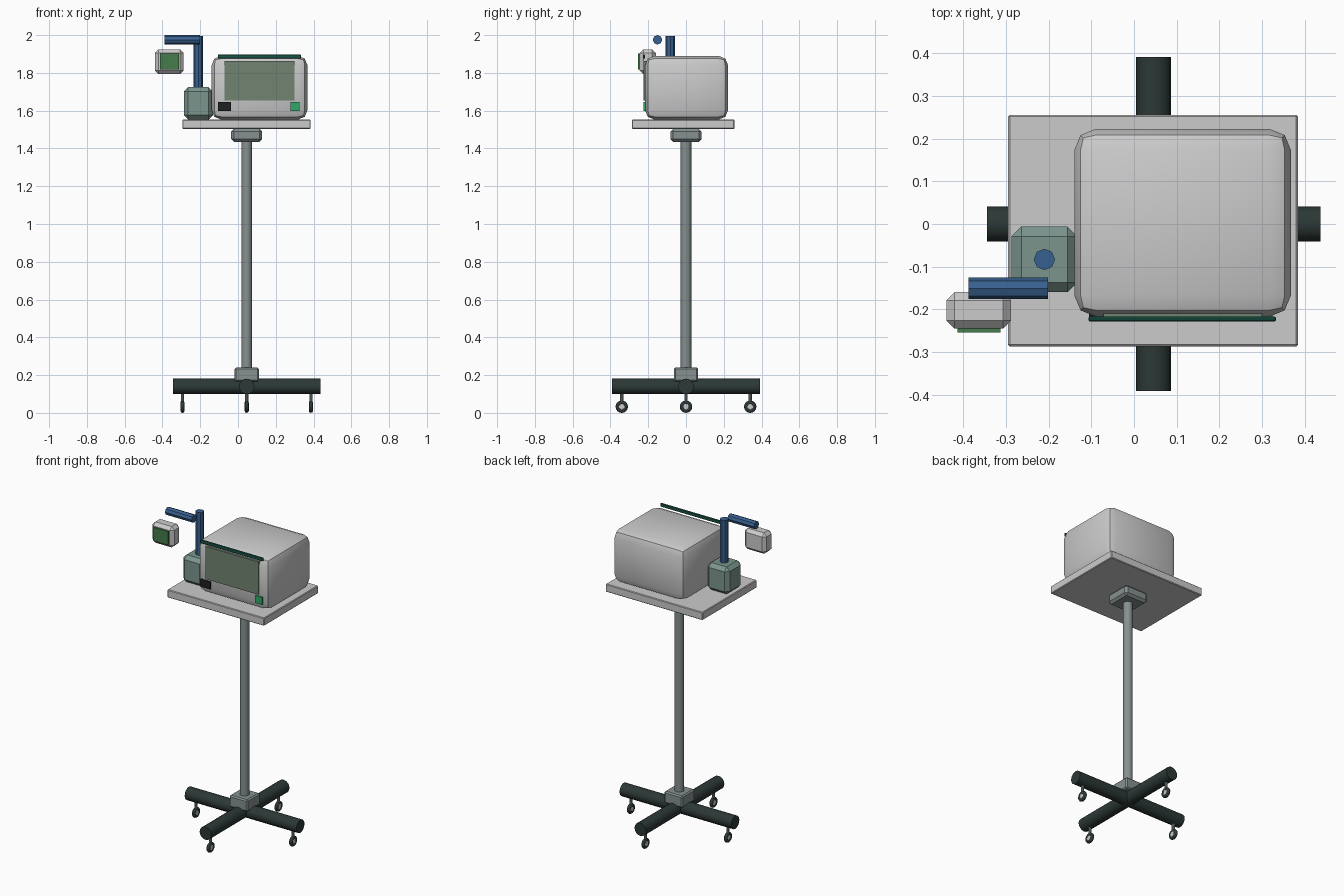
import bpy, math

if "Cube" in bpy.data.objects:
    bpy.data.objects.remove(bpy.data.objects["Cube"])

def material(name, r, g, b):
    m = bpy.data.materials.new(name)
    m.diffuse_color = (r, g, b, 1)
    m.use_nodes = True
    m.node_tree.nodes["Principled BSDF"].inputs["Base Color"].default_value = m.diffuse_color
    return m

DARK = material("dark_base", 0.025, 0.04, 0.037)
STEEL = material("steel", 0.24, 0.28, 0.28)
TEAL = material("teal", 0.2, 0.3, 0.27)
BLUE = material("blue", 0.04, 0.12, 0.28)
GLASS = material("screen_glass", 0.17, 0.23, 0.17)
GREEN = material("green_display", 0.06, 0.2, 0.07)
LIME = material("green_button", 0.03, 0.4, 0.14)
BLACK = material("black", 0.012, 0.015, 0.015)
STRIP = material("teal_strip", 0.01, 0.09, 0.065)

def finish(o, name, mat, smooth):
    o.name = name
    if mat:
        o.data.materials.append(mat)
    if smooth:
        bpy.ops.object.shade_smooth_by_angle(angle=math.radians(smooth))
    return o

def box(name, x, y, z, mat=None, bevel=0, segments=1, smooth=0):
    """Box from (min, max) ranges with optional bevel."""
    bpy.ops.mesh.primitive_cube_add(size=1, location=[sum(r) / 2 for r in (x, y, z)])
    o = bpy.context.object
    o.scale = [r[1] - r[0] for r in (x, y, z)]
    bpy.ops.object.transform_apply(location=False, rotation=False, scale=True)
    if bevel:
        m = o.modifiers.new("Bevel", "BEVEL")
        m.width, m.segments, m.limit_method = bevel, segments, "NONE"
        bpy.ops.object.modifier_apply(modifier="Bevel")
    return finish(o, name, mat, smooth)

ROT = {"x": (0, math.pi / 2, 0), "y": (math.pi / 2, 0, 0), "z": (0, 0, 0)}

def tube(name, loc, r, length, axis="z", mat=None, sides=16, smooth=30):
    bpy.ops.mesh.primitive_cylinder_add(vertices=sides, radius=r, depth=length,
                                        location=loc, rotation=ROT[axis])
    return finish(bpy.context.object, name, mat, smooth)

CX = 0.046  # stand axis

# Crossed base legs
tube("base_leg_side", (CX, 0, 0.14), 0.041, 0.782, "x", DARK)
tube("base_leg_depth", (CX, 0, 0.14), 0.041, 0.782, "y", DARK)

# Casters under the leg ends
for i, (dx, dy) in enumerate([(-0.34, 0), (0.34, 0), (0, -0.34), (0, 0.34)]):
    x = CX + dx
    bpy.ops.mesh.primitive_torus_add(major_segments=16, minor_segments=8, major_radius=0.022,
                                     minor_radius=0.011, location=(x, dy, 0.033),
                                     rotation=ROT["x"])
    finish(bpy.context.object, f"caster_tyre_{i}", DARK, 50)
    tube(f"caster_hub_{i}", (x, dy, 0.033), 0.017, 0.016, "x")
    tube(f"caster_stem_{i}", (x, dy, 0.088), 0.009, 0.06, "z", STEEL, 10)

# Column with its collars
box("base_collar", (CX - 0.064, CX + 0.064), (-0.064, 0.064), (0.165, 0.24), STEEL, 0.008)
tube("column", (CX, 0, 0.83), 0.028, 1.27, "z", STEEL, 16)
box("top_collar", (CX - 0.082, CX + 0.082), (-0.082, 0.082), (1.435, 1.503), STEEL, 0.014)

# Tray
box("tray", (-0.295, 0.384), (-0.287, 0.256), (1.503, 1.553), None, 0.004)

# Main monitor and its front panel
box("monitor_body", (-0.14, 0.368), (-0.217, 0.223), (1.553, 1.89), None, 0.05, 2, 30)
box("monitor_screen", (-0.072, 0.3), (-0.224, -0.21), (1.655, 1.862), GLASS)
box("black_button", (-0.105, -0.038), (-0.225, -0.205), (1.598, 1.645), BLACK)
box("green_button", (0.278, 0.325), (-0.225, -0.205), (1.598, 1.645), LIME)
box("monitor_top_strip", (-0.107, 0.333), (-0.228, -0.217), (1.875, 1.897), STRIP, 0.003)

# Side module with arm
box("side_module", (-0.287, -0.133), (-0.16, -0.006), (1.553, 1.725), TEAL, 0.023)
tube("arm_post", (-0.21, -0.083, 1.85), 0.025, 0.29, "z", BLUE, 8, 0)
tube("arm_boom", (-0.295, -0.151, 1.975), 0.025, 0.187, "x", BLUE, 8, 0)

# Small display hanging at the arm end
box("small_display_body", (-0.44, -0.288), (-0.245, -0.16), (1.793, 1.925), None, 0.019)
box("small_display_screen", (-0.414, -0.313), (-0.254, -0.24), (1.817, 1.902), GREEN)
